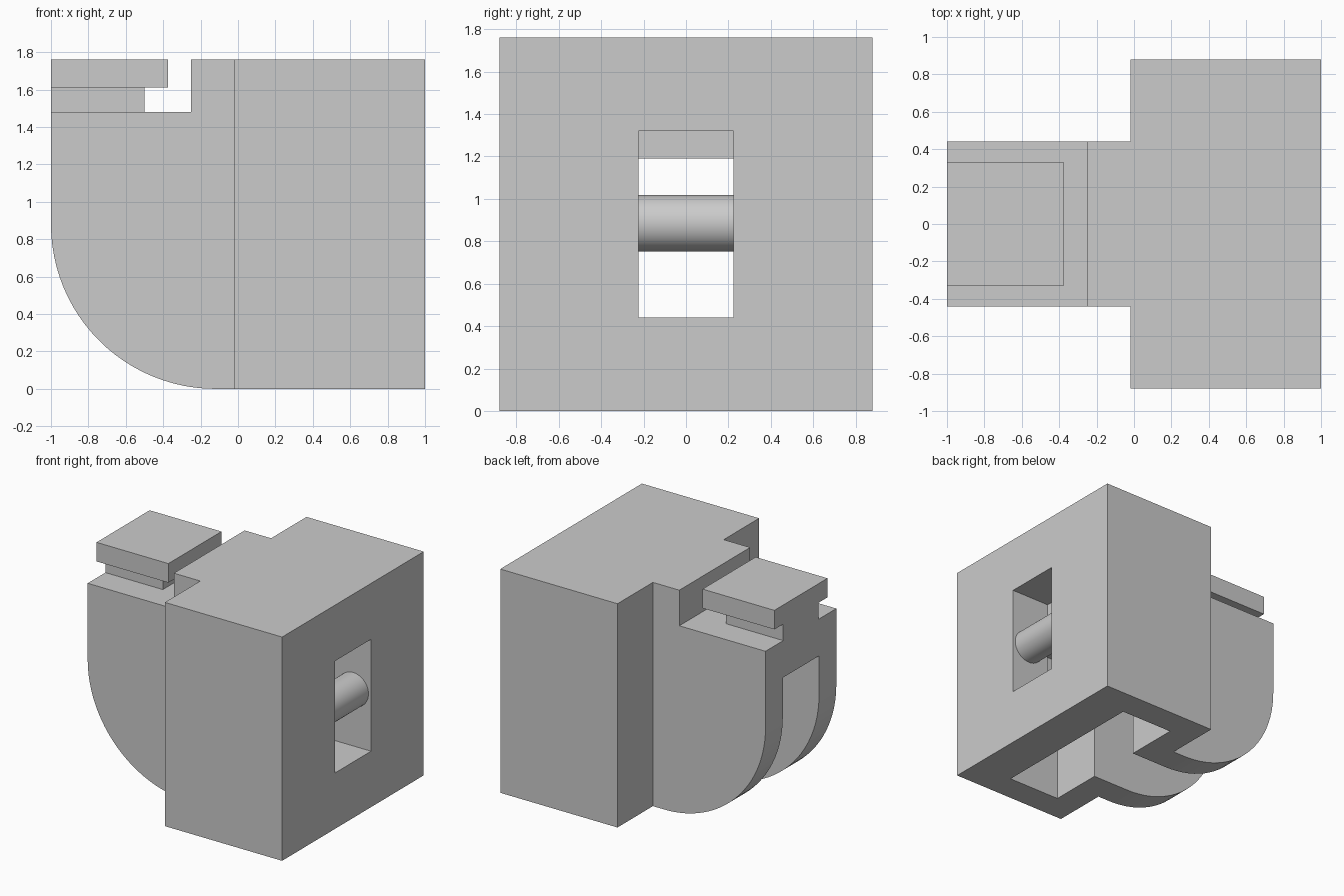
import bpy
import bmesh
from math import cos, sin, pi, radians
from mathutils import Matrix

if "Cube" in bpy.data.objects:
    bpy.data.objects.remove(bpy.data.objects["Cube"], do_unlink=True)

W, H = 0.88, 1.76          # body half width and height
STEP = -0.02               # where the body narrows into the arm

grey = bpy.data.materials.new("plain_grey")
grey.use_nodes = True
colour = (0.6, 0.6, 0.6, 1)
grey.diffuse_color = colour
grey.node_tree.nodes["Principled BSDF"].inputs["Base Color"].default_value = colour


def make(name, bm):
    bmesh.ops.recalc_face_normals(bm, faces=bm.faces)
    mesh = bpy.data.meshes.new(name)
    bm.to_mesh(mesh)
    bm.free()
    mesh.materials.append(grey)
    obj = bpy.data.objects.new(name, mesh)
    bpy.context.collection.objects.link(obj)
    return obj


def prism(name, points, direction):
    """Extrude a closed outline along a direction."""
    bm = bmesh.new()
    face = bm.faces.new([bm.verts.new(p) for p in points])
    new = bmesh.ops.extrude_face_region(bm, geom=[face])["geom"]
    moved = [v for v in new if isinstance(v, bmesh.types.BMVert)]
    bmesh.ops.translate(bm, verts=moved, vec=direction)
    return make(name, bm)


def box(name, x0, x1, half_y, z0, z1):
    outline = [(x0, -half_y, z0), (x1, -half_y, z0), (x1, -half_y, z1), (x0, -half_y, z1)]
    return prism(name, outline, (0, 2 * half_y, 0))


def boolean(target, tool, operation):
    mod = target.modifiers.new(tool.name, "BOOLEAN")
    mod.object = tool
    mod.operation = operation
    mod.solver = "EXACT"
    bpy.context.view_layer.objects.active = target
    bpy.ops.object.modifier_apply(modifier=mod.name)
    bpy.data.objects.remove(tool, do_unlink=True)


# Main body with the round-bottomed arm joined on
body = box("body", STEP, 1, W, 0, H)
arc = [(-0.12 - W * cos(a), W - W * sin(a))
       for a in (i * pi / 2 / 24 for i in range(25))]
side = arc + [(0.1, 0), (0.1, H), (-0.25, H), (-0.25, 1.48), (-1, 1.48)]
arm = prism("arm", [(x, -W / 2, z) for x, z in side], (0, W, 0))
boolean(body, arm, "UNION")

# T-shaped pocket, open at the bottom and the arm's end
half = [(-1.2, 0.225), (0.2, 0.225), (0.2, 0.66), (0.66, 0.66)]
plan = half + [(x, -y) for x, y in reversed(half)]
boolean(body, prism("pocket", [(x, y, -0.1) for x, y in plan], (0, 0, 1.29)), "DIFFERENCE")

# Window through the end wall
boolean(body, box("window", 0.66, 1.2, 0.225, 0.44, 1.32), "DIFFERENCE")

# T-shaped rail on top of the arm
box("rail_neck", -1, -0.5, 0.22, 1.48, 1.61)
box("rail_head", -1, -0.375, 0.33, 1.61, H)

# Round pin across the window
bm = bmesh.new()
bmesh.ops.create_cone(bm, cap_ends=True, segments=48, radius1=0.133, radius2=0.133,
                      depth=0.46,
                      matrix=Matrix.Translation((0.845, 0, 0.885)) @ Matrix.Rotation(pi / 2, 4, "X"))
pin = make("pin", bm)
bpy.ops.object.select_all(action="DESELECT")
pin.select_set(True)
bpy.context.view_layer.objects.active = pin
bpy.ops.object.shade_smooth_by_angle(angle=radians(30))
